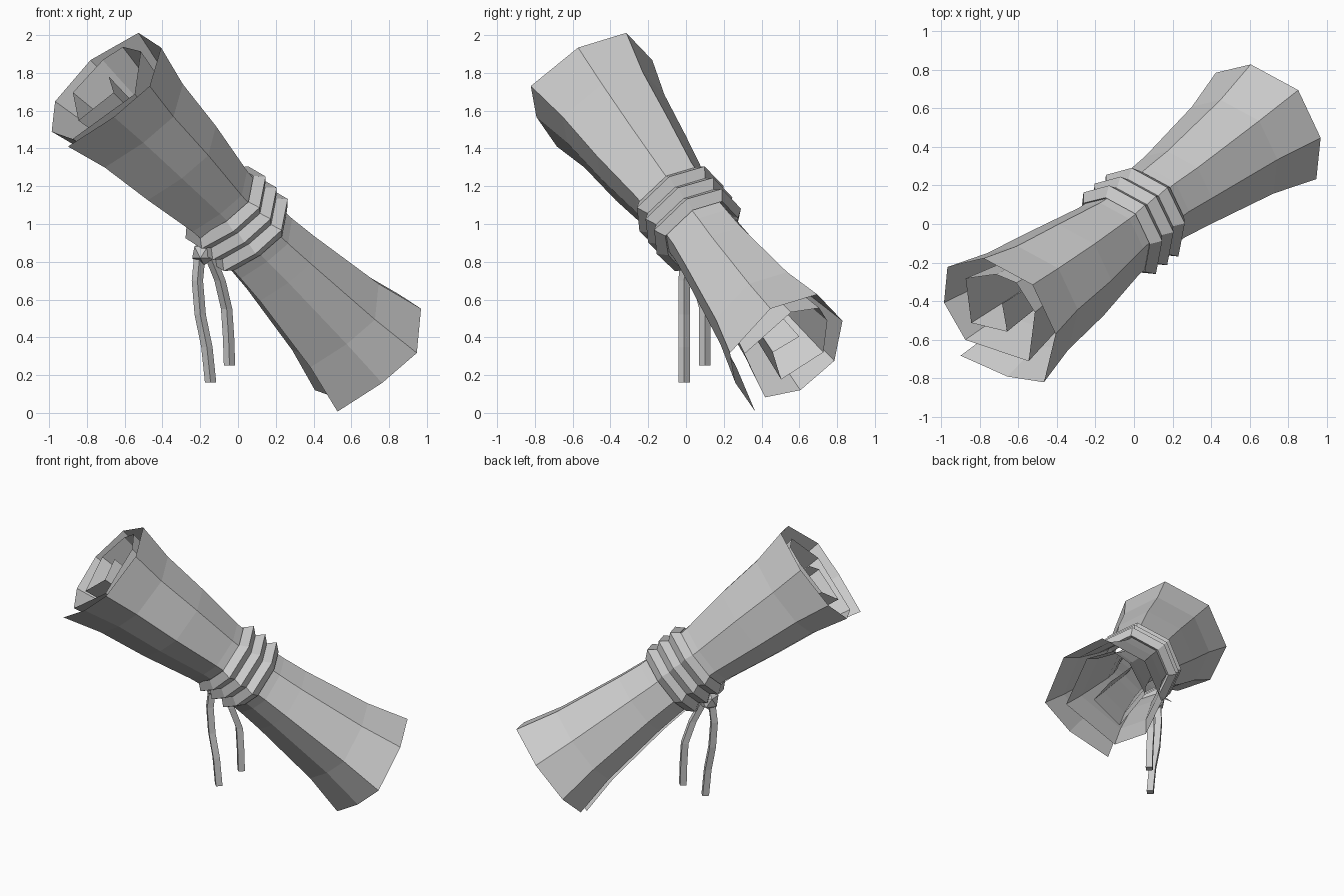
import bpy
import bmesh
from mathutils import Vector

cube = bpy.data.objects.get("Cube")
if cube:
    bpy.data.objects.remove(cube)

# One plain colour for everything
grey = bpy.data.materials.new("plain_grey")
grey.use_nodes = True
colour = (0.6, 0.6, 0.6, 1)
grey.diffuse_color = colour
grey.node_tree.nodes["Principled BSDF"].inputs["Base Color"].default_value = colour

# Tilted frame of the scroll: axis runs from the upper to the lower end
CENTRE = Vector((0, 0, 1.03))
AXIS = Vector((0.615, 0.48, -0.625)).normalized()
SIDE = Vector((0.615, -0.788, 0)).normalized()
UP = SIDE.cross(AXIS)


def place(u, v, t):
    return CENTRE + SIDE * u + UP * v + AXIS * t


def skin(name, rows, wrap_rows=False, wrap_cols=False, caps=False, solid=True):
    """Join rows of points into a grid of flat faces."""
    bm = bmesh.new()
    grid = [[bm.verts.new(p) for p in row] for row in rows]
    n, m = len(grid), len(grid[0])
    for i in range(n if wrap_rows else n - 1):
        a, b = grid[i], grid[(i + 1) % n]
        for j in range(m if wrap_cols else m - 1):
            k = (j + 1) % m
            bm.faces.new((a[j], a[k], b[k], b[j]))
    if caps:
        bm.faces.new(grid[0])
        bm.faces.new(grid[-1])
    if solid:
        bmesh.ops.recalc_face_normals(bm, faces=bm.faces)
    return finish(name, bm)


def finish(name, bm):
    mesh = bpy.data.meshes.new(name)
    bm.to_mesh(mesh)
    bm.free()
    mesh.materials.append(grey)
    obj = bpy.data.objects.new(name, mesh)
    bpy.context.collection.objects.link(obj)
    return obj


# Rolled sheet: spiral section from the loose flap to the core
spiral = [(0, -.41), (.235, -.21), (.375, 0), (.215, .285), (-.06, .385),
          (-.325, .20), (-.405, -.08), (-.27, -.285), (-.05, -.335),
          (.24, -.03), (.06, .26), (-.12, .29), (-.22, .2), (-.3, -.02),
          (-.1, -.21), (.05, -.02), (-.08, .09)]
# Position along the axis, width of the pinched roll, sideways drift
pinch = [(-1, 1, -.015), (-.77, .84, -.01), (-.48, .74, 0), (-.18, .6, 0),
         (0, .56, 0), (.18, .58, 0), (.33, .62, .01), (.75, .79, .025),
         (1, .97, .035)]
rows = []
for along, width, drift in pinch:
    row = []
    for i, (u, v) in enumerate(spiral):
        half = 1.13 if i < 3 else 1.1
        row.append(place(u * width + drift, v * width, along * half + 0.01))
    rows.append(row)
skin("rolled_sheet", rows, solid=False)

# Three turns of cord around the waist
DIAMOND = [(1, 0), (0, 1), (-1, 0), (0, -1)]
waist = [(0, -.38)] + spiral[1:8]
for n, t in enumerate((-.09, .005, .1)):
    loops = []
    for u, v in waist:
        out = Vector((u, v)).normalized()
        mid = Vector((u, v)) * 0.57 + out * 0.016
        loops.append([place(*(mid + out * a * 0.045), t + b * 0.05)
                      for a, b in DIAMOND])
    skin(f"cord_turn_{n + 1}", loops, wrap_rows=True, wrap_cols=True)

# Knot
bm = bmesh.new()
bmesh.ops.create_icosphere(bm, subdivisions=1, radius=0.07)
bmesh.ops.translate(bm, verts=bm.verts, vec=(-.18, 0, .85))
finish("knot", bm)

# Two hanging cord ends
tails = {
    "long_cord_end": [(-.2, 0, .86), (-.215, -.01, .7), (-.2, -.01, .52),
                      (-.165, -.01, .35), (-.145, -.01, .16)],
    "short_cord_end": [(-.16, .01, .86), (-.095, .06, .7), (-.06, .1, .55),
                       (-.05, .1, .4), (-.045, .1, .25)],
}
for name, path in tails.items():
    sections = [[Vector(p) + Vector((a, b, 0)) * 0.03 for a, b in DIAMOND]
                for p in path]
    skin(name, sections, wrap_cols=True, caps=True)
